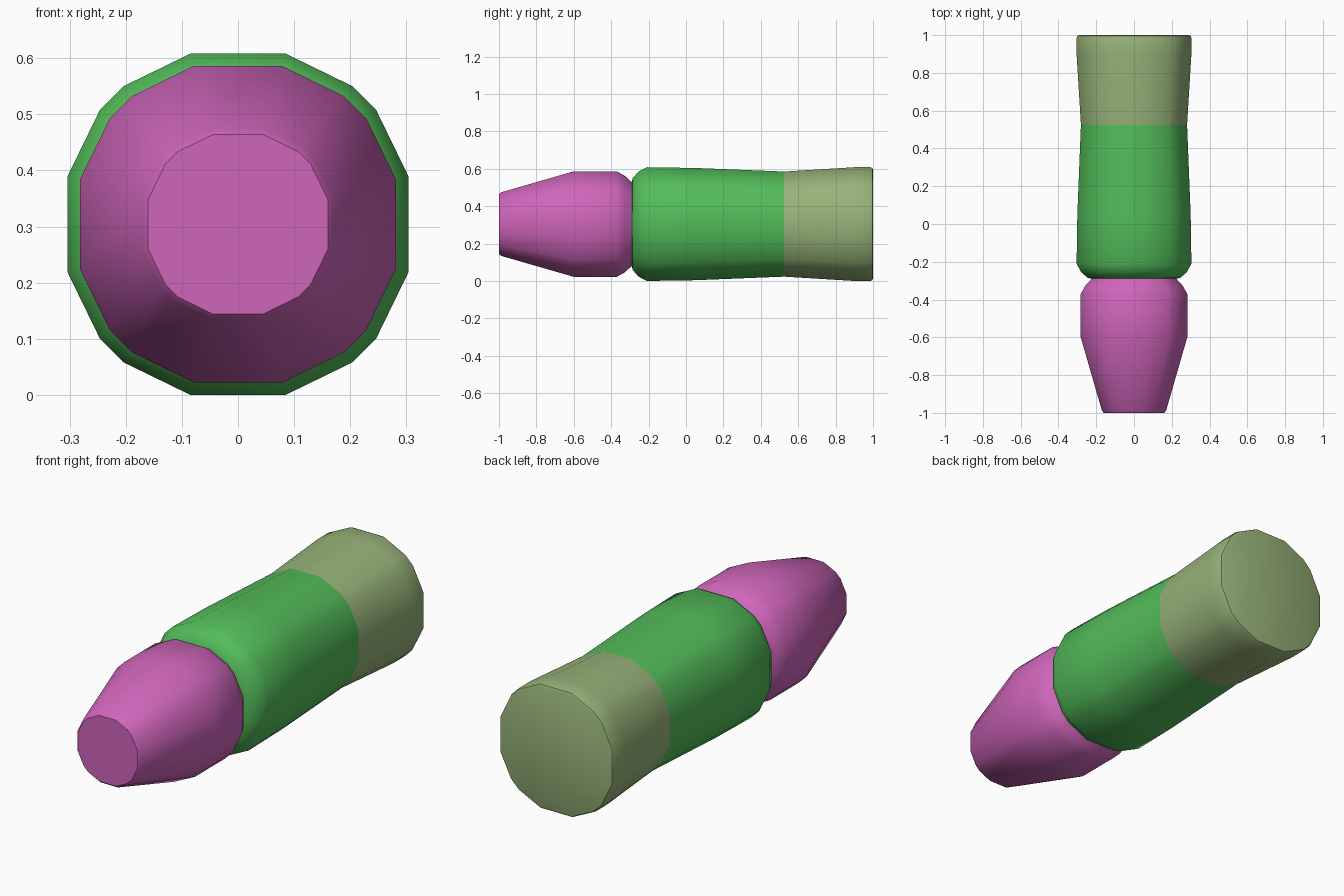
import bpy
import bmesh
import math

cube = bpy.data.objects.get("Cube")
if cube:
    bpy.data.objects.remove(cube, do_unlink=True)

CENTRE_Z = 0.304

# One quarter of the flat-topped cross-section, for a half height of 1
QUARTER = [(1.0, 0.28), (0.81, 0.67), (0.67, 0.81), (0.28, 1.0)]


def material(name, rgb):
    mat = bpy.data.materials.new(name)
    mat.use_nodes = True
    mat.diffuse_color = (*rgb, 1)
    bsdf = mat.node_tree.nodes["Principled BSDF"]
    bsdf.inputs["Base Color"].default_value = (*rgb, 1)
    bsdf.inputs["Roughness"].default_value = 0.6
    return mat


def section():
    """Full 16-point outline, made by turning the quarter four times."""
    points = []
    for turn in range(4):
        c, s = round(math.cos(turn * math.pi / 2)), round(math.sin(turn * math.pi / 2))
        points += [(c * x - s * z, s * x + c * z) for x, z in QUARTER]
    return points


def loft(name, stations, mat, cap_front=False, cap_back=False):
    """Skin the outline through (y, half height) stations, front to back."""
    bm = bmesh.new()
    outline = section()
    rings = [[bm.verts.new((x * r, y, CENTRE_Z + z * r)) for x, z in outline]
             for y, r in stations]
    n = len(outline)
    for a, b in zip(rings, rings[1:]):
        for i in range(n):
            j = (i + 1) % n
            bm.faces.new((a[i], b[i], b[j], a[j]))
    if cap_front:
        bm.faces.new(rings[0])
    if cap_back:
        bm.faces.new(rings[-1][::-1])
    bmesh.ops.recalc_face_normals(bm, faces=bm.faces)
    mesh = bpy.data.meshes.new(name)
    bm.to_mesh(mesh)
    bm.free()
    mesh.materials.append(mat)
    obj = bpy.data.objects.new(name, mesh)
    bpy.context.collection.objects.link(obj)
    bpy.ops.object.select_all(action='DESELECT')
    obj.select_set(True)
    bpy.context.view_layer.objects.active = obj
    bpy.ops.object.shade_smooth_by_angle(angle=math.radians(35))
    return obj


pink = material("orchid_pink", (0.62, 0.13, 0.49))
green = material("leaf_green", (0.085, 0.50, 0.10))
olive = material("pale_olive", (0.31, 0.45, 0.19))

# Tapered nose, its narrow neck tucked into the barrel
loft("nose", [(-1.0, 0.160), (-0.988, 0.170), (-0.60, 0.282), (-0.37, 0.282),
              (-0.325, 0.257), (-0.295, 0.228), (-0.27, 0.215)],
     pink, cap_front=True, cap_back=True)

# Barrel with a rounded shoulder, narrowing to the waist
loft("barrel", [(-0.292, 0.215), (-0.285, 0.245), (-0.255, 0.280), (-0.21, 0.304),
                (0.05, 0.300), (0.525, 0.281)],
     green, cap_front=True)

# Flared end cap with a softened rim
loft("end_cap", [(0.525, 0.281), (0.90, 0.304), (0.985, 0.304), (0.996, 0.300),
                 (1.0, 0.290)],
     olive, cap_back=True)
